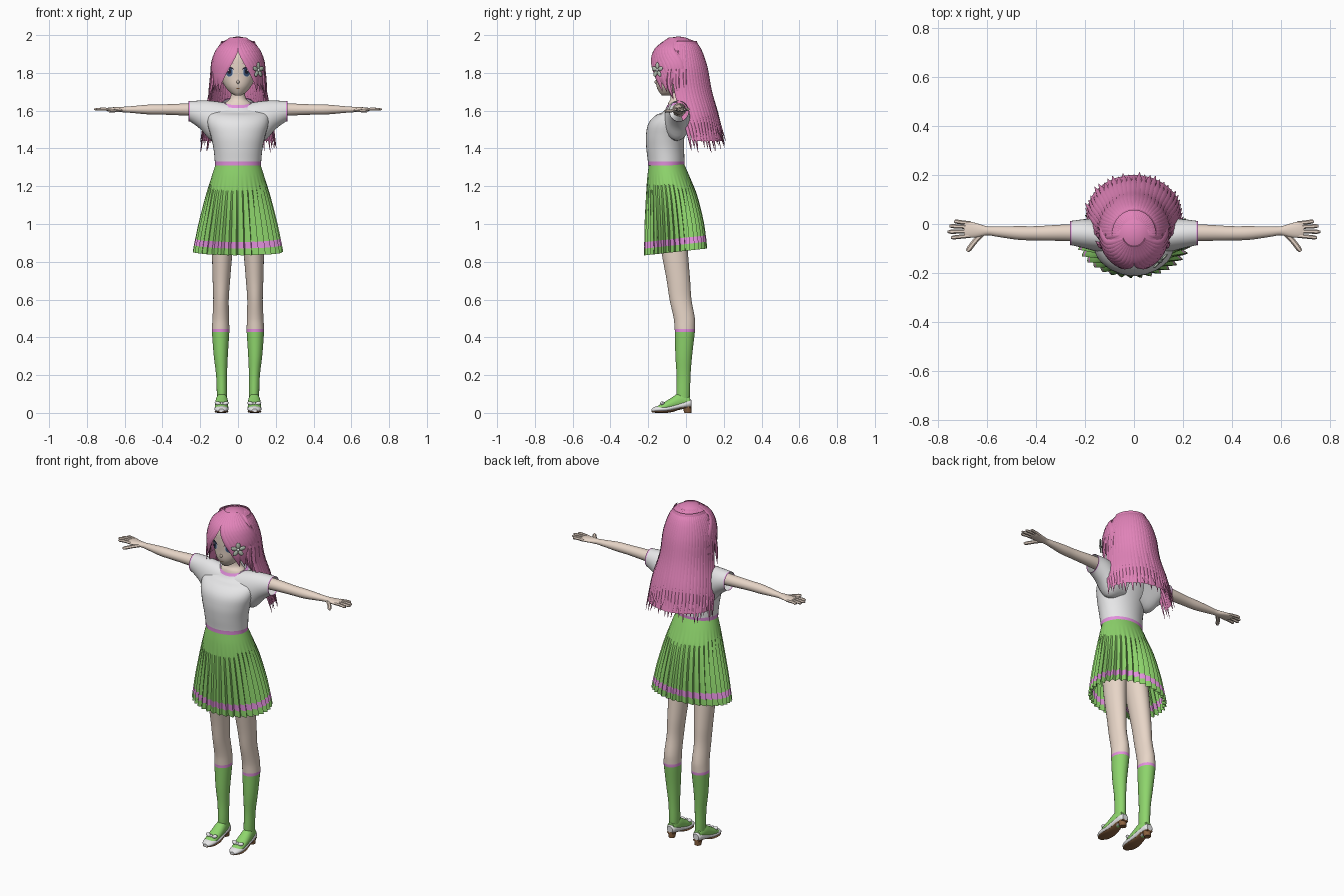
import bpy, bmesh, math, random
from math import sin, cos, pi, radians, sqrt
from mathutils import Vector, Matrix

random.seed(4)
cube = bpy.data.objects.get("Cube")
if cube:
    bpy.data.objects.remove(cube)


def material(name, *rgb):
    m = bpy.data.materials.new(name)
    m.use_nodes = True
    m.diffuse_color = (*rgb, 1)
    m.node_tree.nodes["Principled BSDF"].inputs["Base Color"].default_value = (*rgb, 1)
    return m


SKIN = material("skin", .84, .70, .60)
HAIR = material("pink hair", .76, .23, .49)
WHITE = material("white cloth", .84, .84, .85)
GREEN = material("green cloth", .27, .66, .15)
TRIM = material("pink trim", .76, .28, .72)
BROWN = material("brown sole", .25, .12, .05)
BLUE = material("eye blue", .05, .10, .22)
DARK = material("lash dark", .015, .015, .03)
FLOWER = material("flower grey green", .50, .58, .48)


def finish(name, bm, mats, mirror=False):
    bmesh.ops.recalc_face_normals(bm, faces=bm.faces)
    mesh = bpy.data.meshes.new(name)
    bm.to_mesh(mesh)
    bm.free()
    for m in mats:
        mesh.materials.append(m)
    ob = bpy.data.objects.new(name, mesh)
    bpy.context.collection.objects.link(ob)
    if mirror:
        ob.modifiers.new("mirror", 'MIRROR')
    return ob


def smooth(rows, sub=4):
    """Hermite resampling; the first column is the parameter."""
    n, slopes, out = len(rows), [], []
    for i in range(n):
        a, b = rows[max(i - 1, 0)], rows[min(i + 1, n - 1)]
        slopes.append([(q - p) / (b[0] - a[0]) for p, q in zip(a, b)])
    for i in range(n - 1):
        h = rows[i + 1][0] - rows[i][0]
        for k in range(sub):
            t = k / sub
            e = t * t * (3 - 2 * t)
            out.append([p + (q - p) * e + h * (t * (1 - t) ** 2 * u - t * t * (1 - t) * v)
                        for p, q, u, v in zip(rows[i], rows[i + 1], slopes[i], slopes[i + 1])])
    return out + [list(rows[-1])]


def skin_rings(bm, rings, caps=True, closed=True):
    faces = []
    for r0, r1 in zip(rings, rings[1:]):
        n = len(r0)
        for j in range(n if closed else n - 1):
            k = (j + 1) % n
            faces.append(bm.faces.new((r0[j], r0[k], r1[k], r1[j])))
    if caps:
        bm.faces.new(rings[0])
        bm.faces.new(rings[-1])
    return faces


def loft(name, rows, axis, mats, rule=None, n=28, caps=True, mirror=False, mod=None, tilt=None):
    """Rows are (station, centre a, centre b, radius a, radius b)."""
    bm, rings = bmesh.new(), []
    rows = smooth(rows)
    for s, ca, cb, ra, rb in rows:
        ring = []
        for i in range(n):
            f = mod(i, s) if mod else 1
            a = ca + max(ra, .001) * f * cos(2 * pi * i / n)
            b = cb + max(rb, .001) * f * sin(2 * pi * i / n)
            p = {'x': (s, a, b), 'y': (a, s, b), 'z': (a, b, s)}[axis]
            dz = tilt(s, p[1]) if tilt else 0
            ring.append(bm.verts.new((p[0], p[1], p[2] + dz)))
        rings.append(ring)
    faces = skin_rings(bm, rings, caps)
    if rule:
        for j, f in enumerate(faces):
            r = j // n
            f.material_index = rule((rows[r][0] + rows[r + 1][0]) / 2)
    return finish(name, bm, mats, mirror)


def strand(bm, pts, w, th, out=None):
    """Flattened tube along a path; hair locks taper, others stay even."""
    path = [Vector(r[1:]) for r in smooth([(i, *p) for i, p in enumerate(pts)])]
    rings, n = [], len(path)
    for i, p in enumerate(path):
        t = i / (n - 1)
        tan = (path[min(i + 1, n - 1)] - path[max(i - 1, 0)]).normalized()
        o = out or (p - Vector((0, -.035, min(p.z, 1.8))))
        side = tan.cross(o).normalized()
        nor = side.cross(tan)
        if out:
            f = 1 if t < .9 else .6
        else:
            f = (.25 + .75 * min(1, t * 2.5)) * min(1, (1 - t) * 4) + .06
        rings.append([bm.verts.new(p + side * w * f * cos(k * pi / 3) + nor * th * f * sin(k * pi / 3))
                      for k in range(6)])
    skin_rings(bm, rings)


def blobs(name, parts, mats, mirror=False):
    bm = bmesh.new()
    for loc, scale, rot in parts:
        bmesh.ops.create_uvsphere(bm, u_segments=12, v_segments=8, radius=1,
                                  matrix=Matrix.Translation(loc) @ rot @ Matrix.Diagonal((*scale, 1)))
    return finish(name, bm, mats, mirror)


# Head, neck and nose
HEAD = [(1.68, 0, -.105, .016, .022), (1.695, 0, -.095, .04, .045), (1.73, 0, -.08, .07, .076),
        (1.78, 0, -.065, .093, .094), (1.84, 0, -.05, .105, .112), (1.9, 0, -.05, .1, .105),
        (1.95, 0, -.05, .06, .06)]
loft("head", HEAD, 'z', [SKIN], n=36)
loft("neck", [(1.59, 0, -.045, .085, .06), (1.64, 0, -.045, .07, .049), (1.66, 0, -.042, .045, .041),
              (1.7, 0, -.045, .035, .037), (1.76, 0, -.05, .035, .037)], 'z', [SKIN])
blobs("nose", [((0, -.154, 1.752), (.008, .014, .011), Matrix())], [SKIN])
HEAD_FINE = smooth(HEAD)


def face_y(x, z):
    for a, b in zip(HEAD_FINE, HEAD_FINE[1:]):
        if a[0] <= z <= b[0]:
            t = (z - a[0]) / (b[0] - a[0])
            _, _, cy, rx, ry = [p + (q - p) * t for p, q in zip(a, b)]
            return cy - ry * sqrt(max(0, 1 - (x / rx) ** 2))
    return -.1


def plate(name, cx, cz, rx, rz, off, mat, mirror=True, arch=0):
    """Thin oval laid on the face."""
    bm, rings = bmesh.new(), []
    for s in (.05, .5, 1):
        ring = []
        for k in range(20):
            dx = rx * s * cos(k * pi / 10)
            x, z = cx + dx, cz + rz * s * sin(k * pi / 10) - arch * (dx / rx) ** 2
            ring.append(bm.verts.new((x, face_y(x, z) - off, z)))
        rings.append(ring)
    skin_rings(bm, rings, caps=False)
    bm.faces.new(rings[0])
    return finish(name, bm, [mat], mirror)


plate("eye_white", .047, 1.803, .024, .024, .002, WHITE)
plate("iris", .046, 1.804, .018, .024, .0035, BLUE)
plate("pupil", .046, 1.807, .01, .014, .005, DARK)
plate("eye_highlight", .052, 1.815, .005, .006, .0065, WHITE)
plate("upper_lash", .048, 1.829, .028, .005, .005, DARK, arch=.012)
plate("eyebrow", .048, 1.856, .026, .003, .003, HAIR, arch=.008)
plate("mouth", 0, 1.717, .012, .002, .002, BROWN, mirror=False)

# Hair cap with a pointed opening over the face
bm = bmesh.new()
bmesh.ops.create_uvsphere(bm, u_segments=48, v_segments=32, radius=1,
                          matrix=Matrix.Translation((0, -.04, 1.84)) @ Matrix.Diagonal((.132, .142, .152, 1)))
gone = []
for f in bm.faces:
    c = f.calc_center_median()
    if c.z < 1.74 or (c.y < -.04 and c.z < 1.925 - 1.6 * abs(c.x)):
        gone.append(f)
bmesh.ops.delete(bm, geom=gone, context='FACES')
finish("hair_cap", bm, [HAIR])

# Long back hair: an inner sheet covered by tapering locks
BACK = [(1.988, -.035, .015, .015), (1.95, -.038, .09, .097), (1.84, -.04, .133, .143),
        (1.7, -.025, .145, .155), (1.55, .015, .178, .158), (1.42, .045, .198, .16)]
bm = bmesh.new()
sheet = [[bm.verts.new((.97 * rx * sin(radians(a)), cy + .97 * ry * cos(radians(a)), z + .02))
          for a in range(-95, 96, 5)] for z, cy, rx, ry in smooth(BACK[1:])]
skin_rings(bm, sheet, caps=False, closed=False)
finish("back_hair_sheet", bm, [HAIR])
bm = bmesh.new()
for i in range(31):
    a = radians(-96 + 192 * i / 30)
    drop, flare = random.uniform(-.045, .02), random.uniform(.98, 1.05)
    pts = [(rx * sin(a), cy + ry * cos(a), z) for z, cy, rx, ry in BACK]
    x, y, z = pts[-1]
    pts[-1] = (x * flare, y * flare, z + drop)
    strand(bm, pts, .019, .009)
finish("back_hair_locks", bm, [HAIR])


# Parted fringe sweeping to both sides, and loose side locks
def on_head(side, az, z, grow=1.0):
    k = sqrt(max(.02, 1 - ((z - 1.84) / .155) ** 2)) if z > 1.84 else 1
    az = radians(az)
    return (side * .135 * k * grow * sin(az), -.04 - .145 * k * grow * cos(az), z)


bm = bmesh.new()
for side in (-1, 1):
    for i in range(9):
        u = i / 8
        tip = 1.70 + .03 * (i % 2)
        strand(bm, [on_head(side, 4 + 60 * u, 1.985), on_head(side, 6 + 66 * u, 1.925),
                    on_head(side, 23 + 70 * u, 1.85), on_head(side, 42 + 55 * u, 1.775),
                    on_head(side, 52 + 48 * u, tip, .94 + .06 * u)], .02, .008)
    for az, tip in ((72, 1.66), (88, 1.62), (102, 1.6)):
        strand(bm, [on_head(side, az - 15, 1.92), on_head(side, az, 1.84), on_head(side, az, 1.74, 1.08),
                    on_head(side, az + 8, tip, 1.18 if side < 0 else 1.08)], .014, .007)
finish("fringe", bm, [HAIR])

# Hair flower on the left
turn = Matrix.Rotation(radians(45), 4, 'Z')
centre = Vector((.108, -.152, 1.815))
petals = []
for k in range(5):
    r = turn @ Matrix.Rotation(2 * pi * k / 5, 4, 'Y')
    petals.append((centre + r @ Vector((0, 0, .024)), (.012, .005, .018), r))
blobs("hair_flower", petals, [FLOWER])
blobs("flower_centre", [(centre, (.008, .009, .008), turn)], [WHITE])

# Shirt with trimmed neck and hem
loft("shirt", [(1.31, 0, -.105, .122, .096), (1.332, 0, -.105, .123, .097), (1.4, 0, -.11, .13, .1),
               (1.47, 0, -.11, .145, .102), (1.54, 0, -.095, .163, .1), (1.6, 0, -.06, .155, .076),
               (1.638, 0, -.045, .09, .061), (1.65, 0, -.045, .077, .053)], 'z', [WHITE, TRIM],
     rule=lambda s: int(s < 1.332 or s > 1.638), caps=False, n=36,
     tilt=lambda s, y: (y + .045) * .4 * max(0, min(1, (s - 1.58) / .05)))
loft("sleeves", [(.05, -.05, 1.55, .07, .09), (.14, -.047, 1.547, .068, .105), (.2, -.04, 1.578, .06, .075),
                 (.255, -.037, 1.597, .05, .054), (.262, -.037, 1.597, .05, .054)], 'x', [WHITE, TRIM],
     rule=lambda s: int(s > .255), caps=False, mirror=True)

# Arms and hands
loft("arms", [(.18, -.036, 1.605, .036, .036), (.3, -.036, 1.606, .033, .031), (.4, -.038, 1.606, .029, .027),
              (.47, -.037, 1.606, .028, .026), (.56, -.031, 1.606, .021, .018), (.6, -.028, 1.606, .018, .015),
              (.64, -.026, 1.606, .028, .013), (.68, -.022, 1.606, .034, .011), (.695, -.021, 1.606, .03, .008)],
     'x', [SKIN], mirror=True)
bm = bmesh.new()
for y0, x1, y1 in ((-.048, .748, -.056), (-.03, .762, -.032), (-.013, .755, -.008), (.003, .735, .012)):
    strand(bm, [(.67, y0, 1.606), (.71, (y0 + y1) / 2, 1.609), (x1, y1, 1.607)], .0085, .008, Vector((0, 0, 1)))
strand(bm, [(.615, -.035, 1.604), (.65, -.07, 1.6), (.682, -.112, 1.597)], .011, .009, Vector((0, 0, 1)))
finish("fingers", bm, [SKIN], True)


# Pleated skirt with a hem stripe
def pleat(i, s):
    depth = .1 * max(0, min(1, (1.27 - s) / .25))
    return 1 + depth * ((0, .4, .75, 1)[i % 4] - .8)


loft("skirt", [(1.318, 0, -.103, .118, .093), (1.25, 0, -.093, .14, .112), (1.15, 0, -.077, .17, .134),
               (1.0, 0, -.063, .206, .154), (.922, 0, -.058, .222, .16), (.888, 0, -.056, .229, .162),
               (.852, 0, -.055, .235, .164)], 'z', [GREEN, TRIM], n=144, caps=False, mod=pleat,
     rule=lambda s: int(.888 < s < .922),
     tilt=lambda s, y: .11 * (y + .055) * min(1, (1.318 - s) / .4))

# Legs with knee socks
loft("legs", [(1.06, .068, -.085, .064, .08), (.85, .083, -.06, .054, .07), (.7, .088, -.04, .046, .062),
              (.6, .09, -.029, .041, .058), (.5, .091, -.009, .044, .056), (.445, .092, -.006, .046, .054),
              (.428, .092, -.006, .046, .053), (.3, .091, -.012, .037, .044), (.2, .087, -.013, .029, .037),
              (.1, .085, -.015, .027, .036), (.045, .086, -.015, .024, .033)], 'z', [SKIN, TRIM, GREEN],
     rule=lambda s: 0 if s > .445 else 1 if s > .428 else 2, mirror=True)
loft("sock_feet", [(.02, .086, .06, .022, .026), (-.03, .086, .062, .031, .045), (-.08, .087, .046, .035, .032),
                   (-.13, .088, .028, .034, .02), (-.165, .088, .019, .024, .011)], 'y', [GREEN], mirror=True)

# Shoes, soles, heels and bows
loft("shoes", [(.03, .086, .05, .018, .018), (.018, .086, .05, .027, .024), (-.05, .086, .034, .034, .019),
               (-.1, .087, .022, .038, .016), (-.14, .088, .02, .037, .018), (-.168, .088, .017, .028, .014),
               (-.182, .088, .013, .014, .008)], 'y', [WHITE], mirror=True)
loft("soles", [(.03, .086, .03, .02, .006), (-.02, .086, .028, .026, .006), (-.06, .086, .014, .03, .006),
               (-.1, .087, .007, .036, .007), (-.15, .088, .006, .034, .006), (-.18, .088, .007, .016, .005)],
     'y', [BROWN], mirror=True)
loft("heels", [(0, .086, .01, .018, .019), (.034, .086, .006, .023, .024)], 'z', [BROWN], mirror=True)
blobs("shoe_bows", [((.086 + d * .02, -.125, .05), (.018, .012, .01), Matrix.Rotation(-d * .3, 4, 'Y'))
                    for d in (-1, 1)] + [((.086, -.128, .05), (.008, .009, .009), Matrix())], [WHITE], True)

# Smooth shading with crisp folds
for ob in bpy.context.scene.objects:
    ob.select_set(ob.type == 'MESH')
    if ob.type == 'MESH':
        bpy.context.view_layer.objects.active = ob
bpy.ops.object.shade_smooth_by_angle(angle=radians(40))
